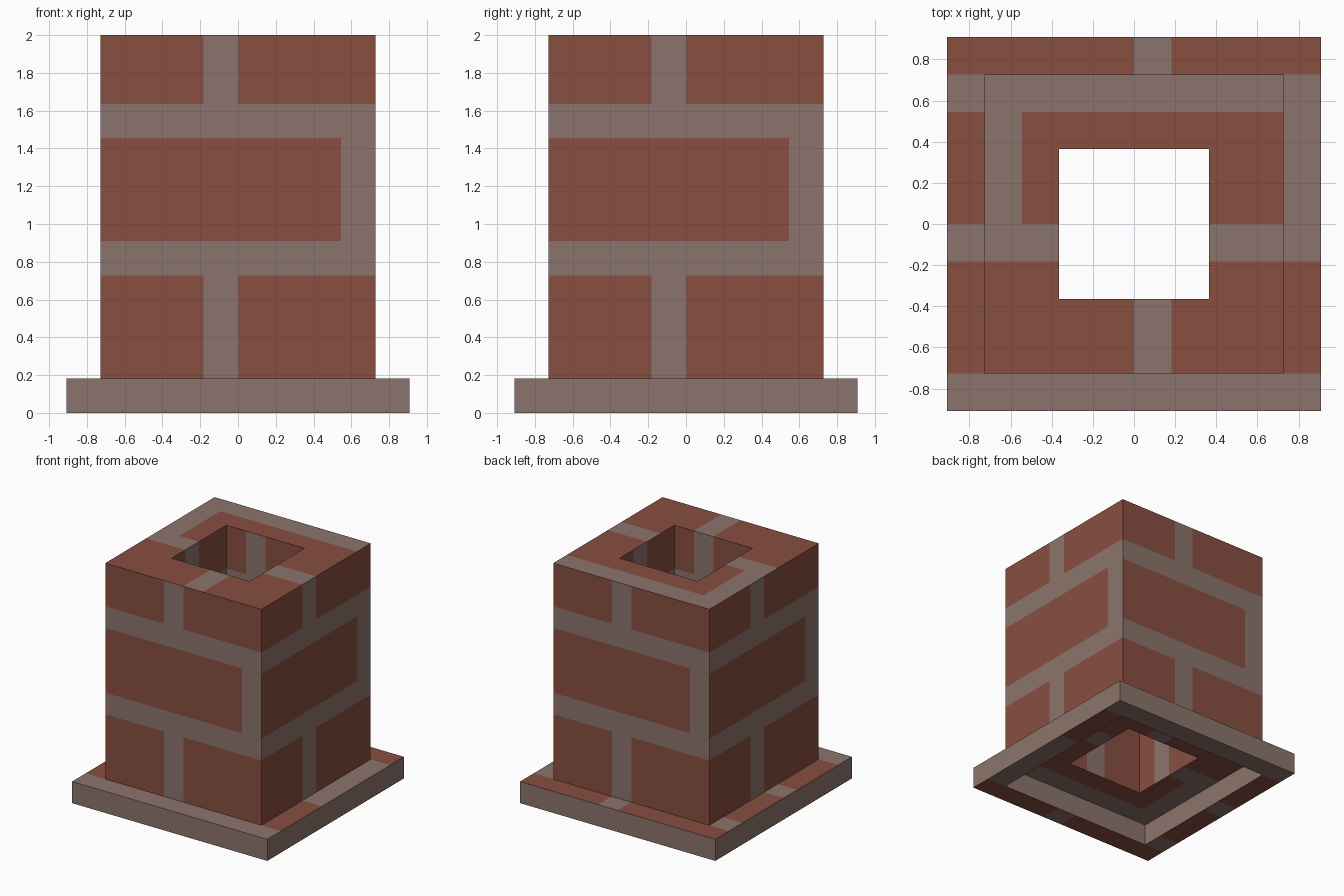
import bpy
import bmesh
import math

cube = bpy.data.objects.get("Cube")
if cube:
    bpy.data.objects.remove(cube, do_unlink=True)

U = 2 / 11  # brick module: one mortar joint wide


def make_material(name, srgb):
    lin = [((c / 255 + 0.055) / 1.055) ** 2.4 for c in srgb]
    mat = bpy.data.materials.new(name)
    mat.use_nodes = True
    mat.diffuse_color = (*lin, 1)
    bsdf = mat.node_tree.nodes["Principled BSDF"]
    bsdf.inputs["Base Color"].default_value = (*lin, 1)
    bsdf.inputs["Roughness"].default_value = 0.9
    return mat


BRICK = make_material("red brick", (136, 78, 64))
MORTAR = make_material("grey mortar", (140, 116, 108))


def is_mortar(u, v):
    """Running bond: a bed joint every 4 modules, head joints every 8, staggered."""
    if math.floor(v) % 4 == 0:
        return True
    upper_course = math.floor(v) % 8 > 4
    return math.floor(u) % 8 == (3 if upper_course else 7)


def pattern_position(face):
    """Position on the brick pattern, in modules, by the way the face points."""
    x, y, z = face.calc_center_median() / U
    n = face.normal
    if n.z > 0.5:
        return -x, -y
    if n.z < -0.5:
        return -x, y
    if abs(n.y) > 0.5:
        return (x if n.y < 0 else -x), z
    return (y if n.x > 0 else -y), z


def square_tube(name, outer, inner, z0, z1):
    """Hollow square block; all sizes in modules."""
    bm = bmesh.new()
    corners = [(-1, -1), (1, -1), (1, 1), (-1, 1)]
    # Closed section: outer bottom, outer top, inner top, inner bottom
    section = [(outer, z0), (outer, z1), (inner, z1), (inner, z0)]
    loops = [[bm.verts.new((cx * r * U, cy * r * U, z * U)) for cx, cy in corners]
             for r, z in section]
    for a, b in zip(loops, loops[1:] + loops[:1]):
        for i in range(4):
            j = (i + 1) % 4
            bm.faces.new((a[i], a[j], b[j], b[i]))

    # Cut along the module lines so bricks and mortar have their own faces
    for axis, lo, hi in ((0, -outer, outer), (1, -outer, outer), (2, z0, z1)):
        normal = [0, 0, 0]
        normal[axis] = 1
        for k in range(lo + 1, hi):
            bmesh.ops.bisect_plane(bm, geom=bm.verts[:] + bm.edges[:] + bm.faces[:],
                                   dist=1e-5, plane_co=[c * k * U for c in normal],
                                   plane_no=normal)
    bmesh.ops.recalc_face_normals(bm, faces=bm.faces[:])
    bm.normal_update()
    for face in bm.faces:
        face.material_index = int(is_mortar(*pattern_position(face)))

    mesh = bpy.data.meshes.new(name)
    bm.to_mesh(mesh)
    bm.free()
    mesh.materials.append(BRICK)
    mesh.materials.append(MORTAR)
    obj = bpy.data.objects.new(name, mesh)
    bpy.context.collection.objects.link(obj)
    return obj


# Wide footing frame and the hollow stack above it
square_tube("base_frame", 5, 4, 0, 1)
square_tube("chimney_stack", 4, 2, 1, 11)
